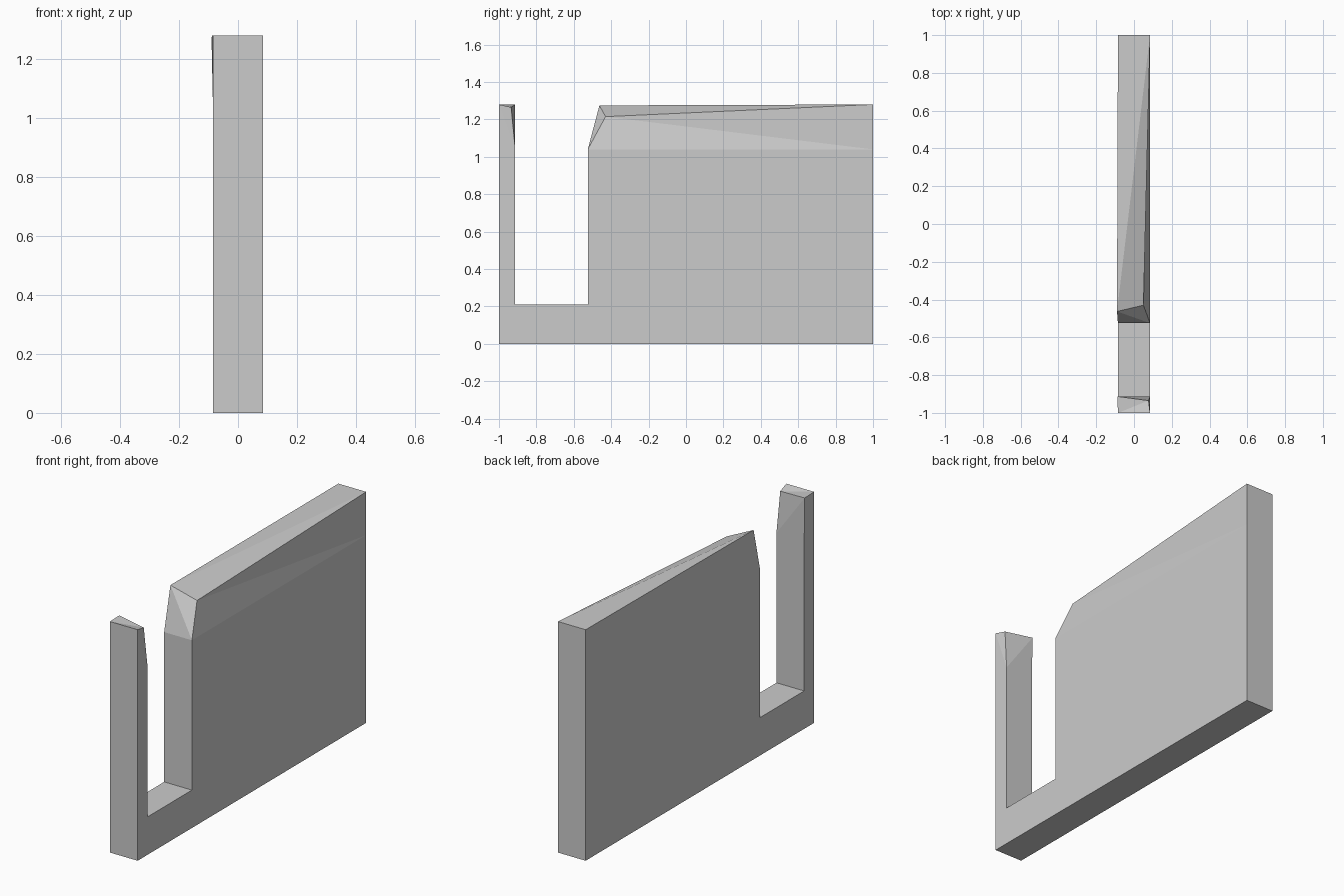
import bpy, bmesh

if "Cube" in bpy.data.objects:
    bpy.data.objects.remove(bpy.data.objects["Cube"])

W = 0.085  # half thickness

# Shared side outline (y, z): base, tall panel, slot, narrow post
outline = [(-1, 0), (1, 0), (1, 1.04), (1, 1.28), (-0.43, 1.215), (-0.525, 1.04),
           (-0.525, 0.21), (-0.913, 0.21), (-0.913, 1.04), (-0.935, 1.265),
           (-1, 1.28), (-1, 1.04)]
# Chipped corners that leave the flat sides: index -> (x, y, z)
right_chips = {4: (0.05, -0.43, 1.215), 9: (0.077, -0.935, 1.265)}
left_chips = {4: (-0.09, -0.463, 1.275), 9: (-0.088, -0.913, 1.28)}

bm = bmesh.new()


def side(x, chips):
    return [bm.verts.new(chips.get(i, (x, y, z))) for i, (y, z) in enumerate(outline)]


R, L = side(W, right_chips), side(-W, left_chips)

# Side faces: flat lower slab plus the bent facets above it
patches = [(0, 1, 2, 5, 6, 7, 8, 11), (2, 3, 4), (2, 4, 5), (8, 9, 10), (8, 10, 11)]
for p in patches:
    bm.faces.new([R[i] for i in p])
    bm.faces.new([L[i] for i in reversed(p)])

# Rim joining both sides; bent quads are split along their creases
n = len(outline)
for i in range(n):
    j = (i + 1) % n
    if i in (4, 9):
        a, b, c, d = (L[i], L[j], R[j], R[i]) if i == 4 else (R[i], L[i], L[j], R[j])
    elif i in (3, 8):
        a, b, c, d = R[i], L[i], L[j], R[j]
    else:
        bm.faces.new((R[i], L[i], L[j], R[j]))
        continue
    if i in (3, 8):      # crease from right start to left end
        bm.faces.new((a, b, c))
        bm.faces.new((a, c, d))
    else:                # crease between the first and third corners
        bm.faces.new((a, b, c))
        bm.faces.new((a, c, d))

bmesh.ops.recalc_face_normals(bm, faces=bm.faces[:])
mesh = bpy.data.meshes.new("slotted_wall")
bm.to_mesh(mesh)
bm.free()
wall = bpy.data.objects.new("slotted_wall", mesh)
bpy.context.collection.objects.link(wall)
